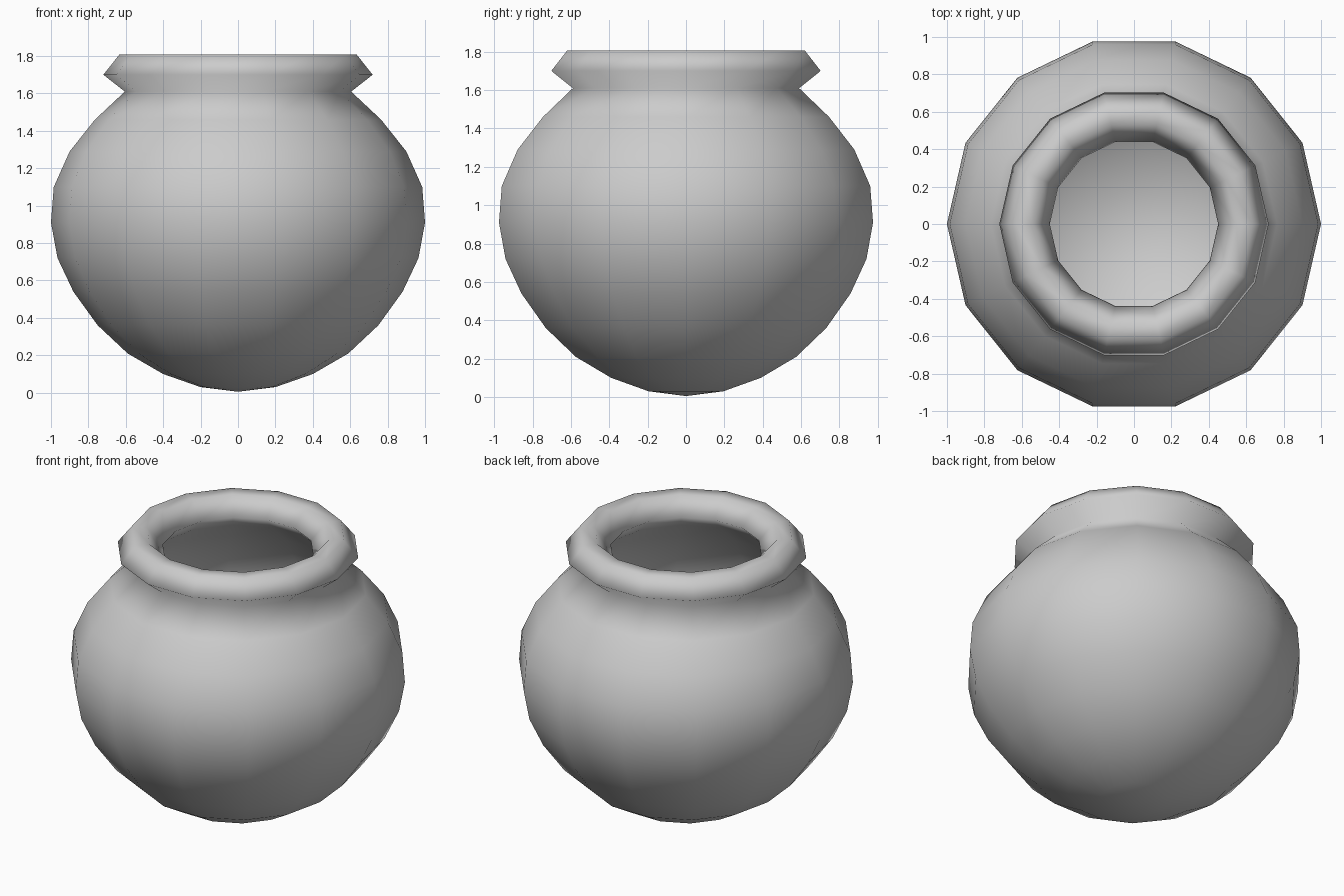
import bpy, bmesh, math

if "Cube" in bpy.data.objects:
    bpy.data.objects.remove(bpy.data.objects["Cube"])

SIDES = 14

# one flat grey for the whole pot
clay = bpy.data.materials.new("grey_clay")
clay.diffuse_color = (0.6, 0.6, 0.6, 1)
clay.use_nodes = True
clay.node_tree.nodes["Principled BSDF"].inputs["Base Color"].default_value = clay.diffuse_color

# outer wall from bottom to neck, (radius, height)
outer = [(0.2, 0.03), (0.4, 0.1), (0.59, 0.21), (0.75, 0.36), (0.88, 0.54),
         (0.965, 0.72), (1.0, 0.91), (0.985, 1.1), (0.9, 1.29), (0.765, 1.46)]
# neck, flared rim and rolled inner lip
rim = [(0.605, 1.61), (0.72, 1.7), (0.635, 1.807), (0.545, 1.807),
       (0.45, 1.7), (0.54, 1.61)]
# thin inner wall follows the outer wall back down
inner = [(r * 0.97, 0.92 + (z - 0.92) * 0.97) for r, z in reversed(outer)]
profile = outer + rim + inner

# lathe the profile
bm = bmesh.new()
rings = []
for r, z in profile:
    rings.append([bm.verts.new((r * math.cos(math.tau * i / SIDES),
                                r * math.sin(math.tau * i / SIDES), z))
                  for i in range(SIDES)])
bottom = bm.verts.new((0, 0, 0.005))
floor = bm.verts.new((0, 0, 0.035))
for i in range(SIDES):
    j = (i + 1) % SIDES
    for a, b in zip(rings, rings[1:]):
        bm.faces.new((a[i], a[j], b[j], b[i]))
    bm.faces.new((bottom, rings[0][j], rings[0][i]))
    bm.faces.new((floor, rings[-1][i], rings[-1][j]))
bmesh.ops.recalc_face_normals(bm, faces=bm.faces)
for f in bm.faces:
    f.smooth = True

mesh = bpy.data.meshes.new("round_pot")
bm.to_mesh(mesh)
bm.free()
mesh.materials.append(clay)
pot = bpy.data.objects.new("round_pot", mesh)
bpy.context.collection.objects.link(pot)
